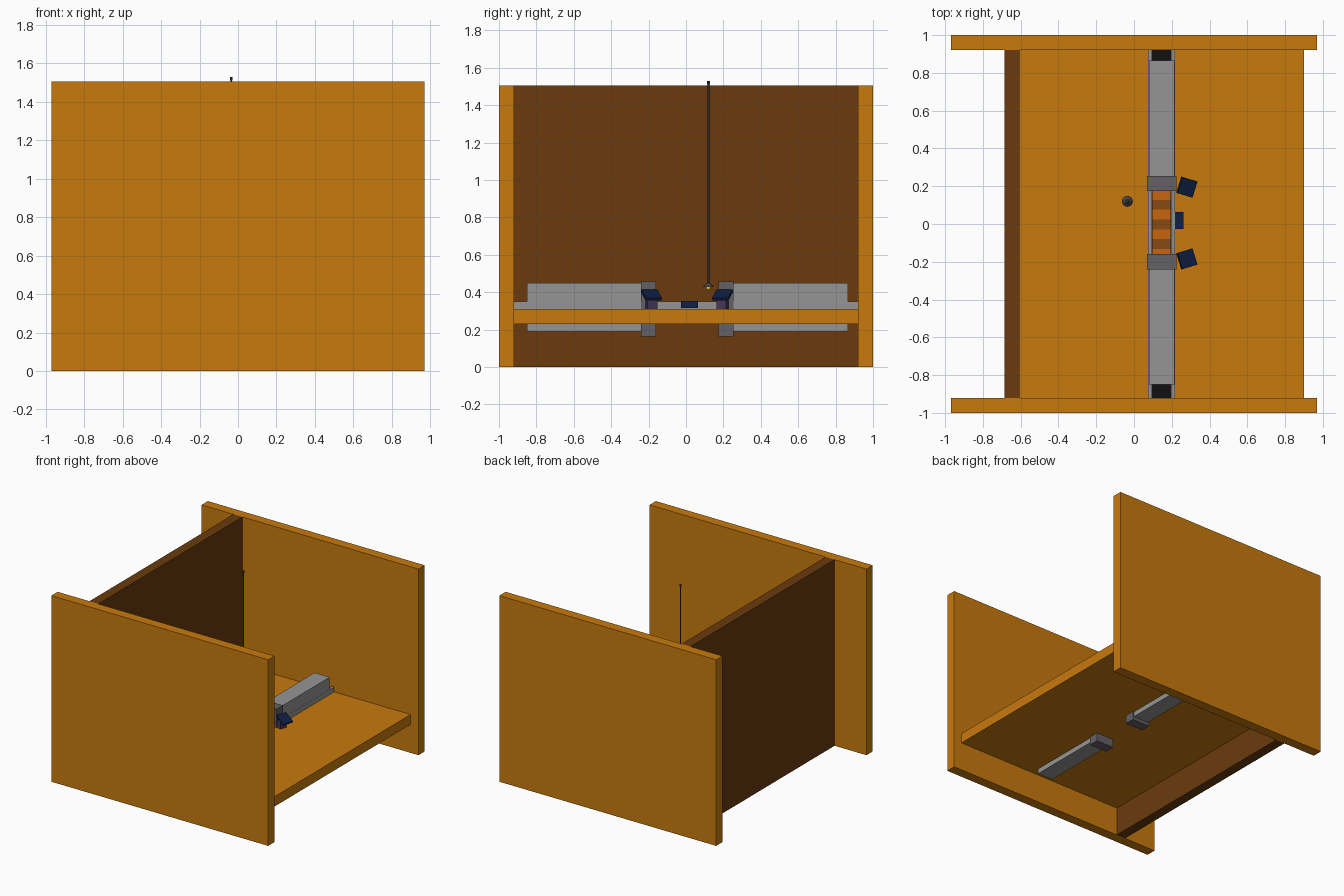
import bpy, math
from mathutils import Euler

if "Cube" in bpy.data.objects:
    bpy.data.objects.remove(bpy.data.objects["Cube"])


def mat(name, r, g, b):
    m = bpy.data.materials.new(name)
    m.diffuse_color = (r, g, b, 1)
    m.use_nodes = True
    m.node_tree.nodes["Principled BSDF"].inputs["Base Color"].default_value = m.diffuse_color
    return m


ORANGE = mat("orange_wood", 0.58, 0.195, 0.004)
BROWN = mat("brown_wood", 0.147, 0.043, 0.004)
GREY = mat("light_grey", 0.30, 0.30, 0.30)
CLAMP = mat("dark_grey", 0.13, 0.12, 0.13)
BLACK = mat("black", 0.005, 0.005, 0.005)
STRIPE_A = mat("stripe_orange", 0.58, 0.13, 0.004)
STRIPE_B = mat("stripe_brown", 0.25, 0.07, 0.005)
NAVY = mat("navy", 0.005, 0.014, 0.06)
PURPLE = mat("stand_purple", 0.06, 0.04, 0.09)
CORD = mat("cord_grey", 0.06, 0.06, 0.06)
YELLOW = mat("bulb_yellow", 0.8, 0.6, 0.01)


def finish(name, material):
    ob = bpy.context.object
    ob.name = name
    ob.data.materials.append(material)
    return ob


def box(name, x, y, z, material, rot=(0, 0, 0)):
    """Box from (min, max) ranges, optionally turned about its centre."""
    bpy.ops.mesh.primitive_cube_add(size=1, location=[sum(r) / 2 for r in (x, y, z)])
    ob = finish(name, material)
    ob.scale = [r[1] - r[0] for r in (x, y, z)]
    ob.rotation_euler = Euler(rot)
    return ob


def cone(name, r1, r2, x, y, z, material, sides=16):
    bpy.ops.mesh.primitive_cone_add(vertices=sides, radius1=r1, radius2=r2,
                                    depth=z[1] - z[0], location=(x, y, sum(z) / 2))
    ob = finish(name, material)
    bpy.ops.object.shade_smooth_by_angle()
    return ob


# Booth: side walls, back wall, desk top
for side, y in (("front", (-1, -0.92)), ("back", (0.92, 1))):
    box(side + "_side_wall", (-0.97, 0.97), y, (0, 1.505), ORANGE)
box("rear_panel", (-0.685, -0.605), (-0.92, 0.92), (0, 1.505), BROWN)
box("desk_top", (-0.605, 0.90), (-0.92, 0.92), (0.23, 0.31), ORANGE)

# Conveyor: two side rails with a black belt between
box("left_rail", (0.075, 0.095), (-0.92, 0.92), (0.30, 0.35), GREY)
box("right_rail", (0.195, 0.216), (-0.92, 0.92), (0.30, 0.35), GREY)
box("belt", (0.095, 0.195), (-0.92, 0.92), (0.30, 0.318), BLACK)

# Striped middle of the belt
edges = [0.18 - 0.052 * i for i in range(7)] + [-0.165]
for i in range(7):
    box(f"belt_stripe_{i + 1}", (0.099, 0.192), (edges[i + 1], edges[i]), (0.31, 0.324),
        STRIPE_B if i % 2 else STRIPE_A)

# Tunnel housings and their end collars
for side, y_body, y_collar in (("front", (-0.85, -0.20), (-0.24, -0.16)),
                               ("back", (0.21, 0.865), (0.174, 0.254))):
    box(side + "_housing", (0.08, 0.215), y_body, (0.19, 0.45), GREY)
    box(side + "_collar", (0.068, 0.224), y_collar, (0.163, 0.458), CLAMP)

# Angled display panels on short stands
for side, y, s in (("front", -0.185, -1), ("back", 0.195, 1)):
    box(side + "_stand", (0.235, 0.275), (y - 0.027, y + 0.027), (0.31, 0.375), PURPLE,
        (0, 0, -s * math.radians(17)))
    box(side + "_display", (0.233, 0.327), (y - 0.045, y + 0.045), (0.378, 0.393), NAVY,
        (0, math.radians(28), -s * math.radians(17)))

# Small control panel in the middle
box("control_panel", (0.216, 0.262), (-0.027, 0.063), (0.315, 0.354), NAVY)

# Hanging lamp
LX, LY = -0.035, 0.12
cone("lamp_cord", 0.005, 0.005, LX, LY, (0.44, 1.53), CORD, 8)
cone("cord_cap", 0.007, 0.007, LX, LY, (1.51, 1.53), CORD, 8)
cone("lamp_shade", 0.029, 0.010, LX, LY, (0.428, 0.448), CORD)
bpy.ops.mesh.primitive_uv_sphere_add(segments=16, ring_count=8, radius=0.013,
                                     location=(LX, LY, 0.423))
finish("lamp_bulb", YELLOW)
bpy.ops.object.shade_smooth_by_angle()
